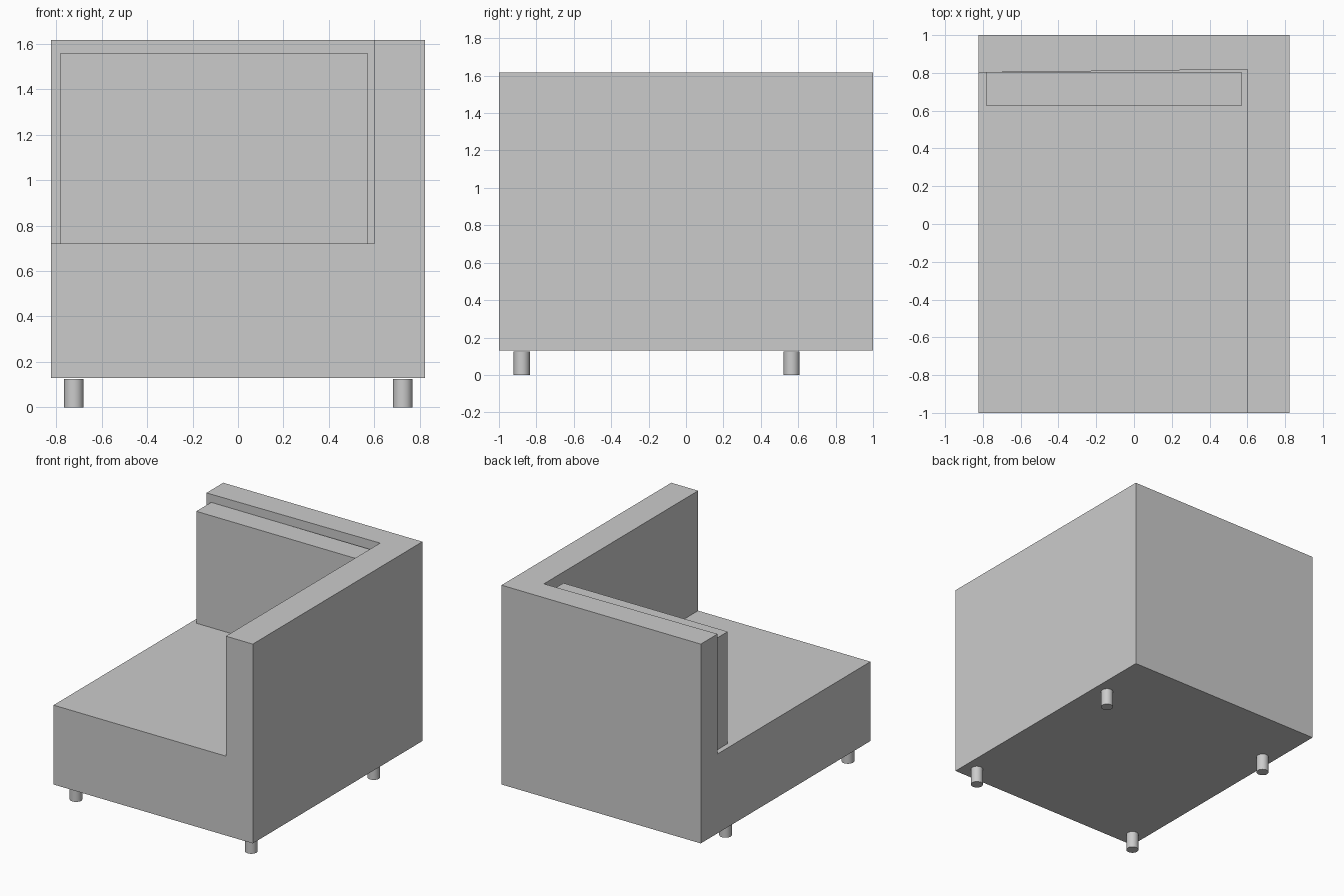
import bpy
import bmesh

if "Cube" in bpy.data.objects:
    bpy.data.objects.remove(bpy.data.objects["Cube"])


def prism(name, outline, z0, z1):
    """Extrude a counter-clockwise XY outline from z0 to z1."""
    bm = bmesh.new()
    face = bm.faces.new([bm.verts.new((x, y, z0)) for x, y in outline])
    top = bmesh.ops.extrude_face_region(bm, geom=[face])["geom"]
    verts = [g for g in top if isinstance(g, bmesh.types.BMVert)]
    bmesh.ops.translate(bm, verts=verts, vec=(0, 0, z1 - z0))
    bmesh.ops.recalc_face_normals(bm, faces=bm.faces)
    mesh = bpy.data.meshes.new(name)
    bm.to_mesh(mesh)
    bm.free()
    obj = bpy.data.objects.new(name, mesh)
    bpy.context.collection.objects.link(obj)
    return obj


def rect(x0, x1, y0, y1):
    return [(x0, y0), (x1, y0), (x1, y1), (x0, y1)]


# Sofa frame: block with the seating space cut out, leaving back and right arm
frame = prism("sofa_frame", rect(-0.822, 0.822, -1, 1), 0.13, 1.617)
cutter = prism("seat_cutter", [(-1, -1.2), (0.6, -1.2), (0.6, 0.818), (-1, 0.80)], 0.722, 2)
cutter.hide_render = True
cut = frame.modifiers.new("seating_space", "BOOLEAN")
cut.operation = "DIFFERENCE"
cut.solver = "EXACT"
cut.object = cutter
bpy.context.view_layer.objects.active = frame
frame.select_set(True)
bpy.ops.object.modifier_apply(modifier=cut.name)
bpy.data.objects.remove(cutter)

# Back cushion
prism("back_cushion", rect(-0.783, 0.572, 0.627, 0.802), 0.722, 1.557)

# Round legs
for side, x in (("left", -0.722), ("right", 0.725)):
    for end, y in (("front", -0.878), ("back", 0.565)):
        bpy.ops.mesh.primitive_cylinder_add(vertices=24, radius=0.043, depth=0.126,
                                            location=(x, y, 0.063))
        bpy.context.object.name = f"{end}_{side}_leg"
        bpy.ops.object.shade_smooth_by_angle()
